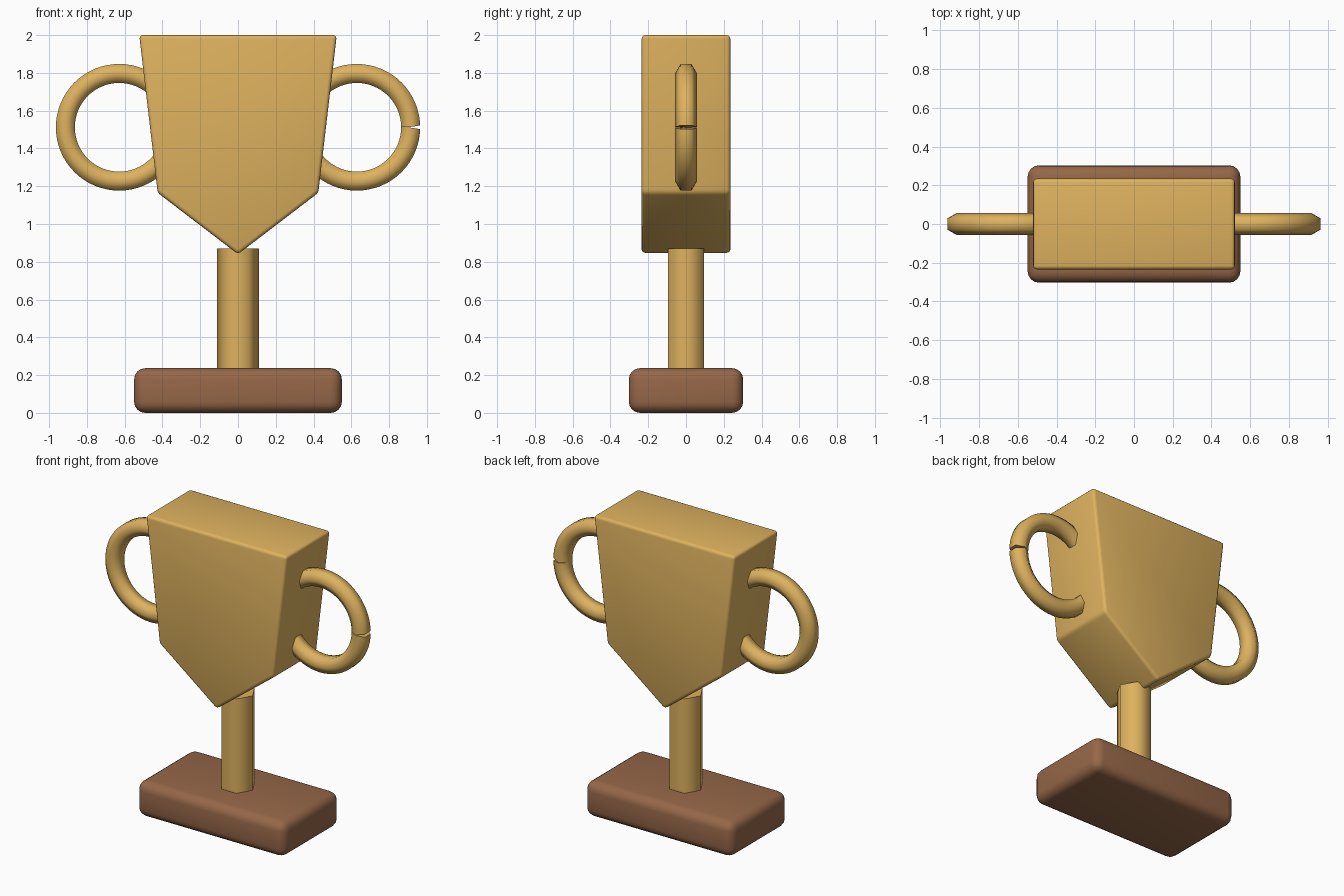
import bpy, bmesh, math

if "Cube" in bpy.data.objects:
    bpy.data.objects.remove(bpy.data.objects["Cube"])


def material(name, color):
    m = bpy.data.materials.new(name)
    m.diffuse_color = (*color, 1)
    m.use_nodes = True
    m.node_tree.nodes["Principled BSDF"].inputs["Base Color"].default_value = m.diffuse_color
    return m


GOLD = material("warm gold", (0.73, 0.445, 0.114))
WOOD = material("brown wood", (0.305, 0.136, 0.065))


def finish(name, bm, mat, bevel=0, segments=3, angle=40):
    bmesh.ops.recalc_face_normals(bm, faces=bm.faces[:])
    mesh = bpy.data.meshes.new(name)
    bm.to_mesh(mesh)
    bm.free()
    mesh.materials.append(mat)
    obj = bpy.data.objects.new(name, mesh)
    bpy.context.collection.objects.link(obj)
    bpy.ops.object.select_all(action='DESELECT')
    obj.select_set(True)
    bpy.context.view_layer.objects.active = obj
    if bevel:
        mod = obj.modifiers.new("rounded edges", 'BEVEL')
        mod.width = bevel
        mod.segments = segments
        mod.limit_method = 'ANGLE'
        mod.angle_limit = math.radians(20)
        bpy.ops.object.modifier_apply(modifier=mod.name)
    bpy.ops.object.shade_smooth_by_angle(angle=math.radians(angle))
    return obj


def extrude(profile, direction):
    bm = bmesh.new()
    face = bm.faces.new([bm.verts.new(p) for p in profile])
    out = bmesh.ops.extrude_face_region(bm, geom=[face], use_keep_orig=True)
    moved = [v for v in out["geom"] if isinstance(v, bmesh.types.BMVert)]
    bmesh.ops.translate(bm, verts=moved, vec=direction)
    return bm


# Wooden base with generously rounded edges
W, D, H = 0.55, 0.303, 0.237
finish("base", extrude([(-W, -D, 0), (W, -D, 0), (W, D, 0), (-W, D, 0)], (0, 0, H)),
       WOOD, bevel=0.06, segments=4)

# Hexagonal stem
hexagon = [(0.11 * math.cos(k * math.pi / 3), 0.11 * math.sin(k * math.pi / 3), 0.2)
           for k in range(6)]
finish("stem", extrude(hexagon, (0, 0, 0.67)), GOLD, angle=65)

# Flat-sided cup with a pointed underside
T = 0.235
cup = [(-0.523, -T, 2), (-0.425, -T, 1.165), (0, -T, 0.84), (0.425, -T, 1.165), (0.523, -T, 2)]
finish("cup", extrude(cup, (0, 2 * T, 0)), GOLD, bevel=0.02, segments=3)


# Ring handles with a hexagonal section and a small wedge-shaped seam
def handle(name, cx):
    bm = bmesh.new()
    steps, R, r = 64, 0.285, 0.058
    rings = []
    for i in range(steps + 1):
        a = 2 * math.pi * i / steps
        ring = []
        for k in range(6):
            b = k * math.pi / 3
            out = r * math.sin(b)
            # the seam opens towards the outer rim
            gap = max(0, 0.002 + 0.16 * out) / (R + out)
            t = a + gap if i == 0 else a - gap if i == steps else a
            rad = R + out
            ring.append(bm.verts.new((cx + rad * math.cos(t), r * math.cos(b),
                                      1.512 + rad * math.sin(t))))
        rings.append(ring)
    for p, q in zip(rings, rings[1:]):
        for k in range(6):
            n = (k + 1) % 6
            bm.faces.new((p[k], p[n], q[n], q[k]))
    bm.faces.new(rings[0])
    bm.faces.new(rings[-1])
    finish(name, bm, GOLD, angle=65)


# Both seams face +x, so the left one sits inside the cup
handle("left_handle", -0.629)
handle("right_handle", 0.629)
